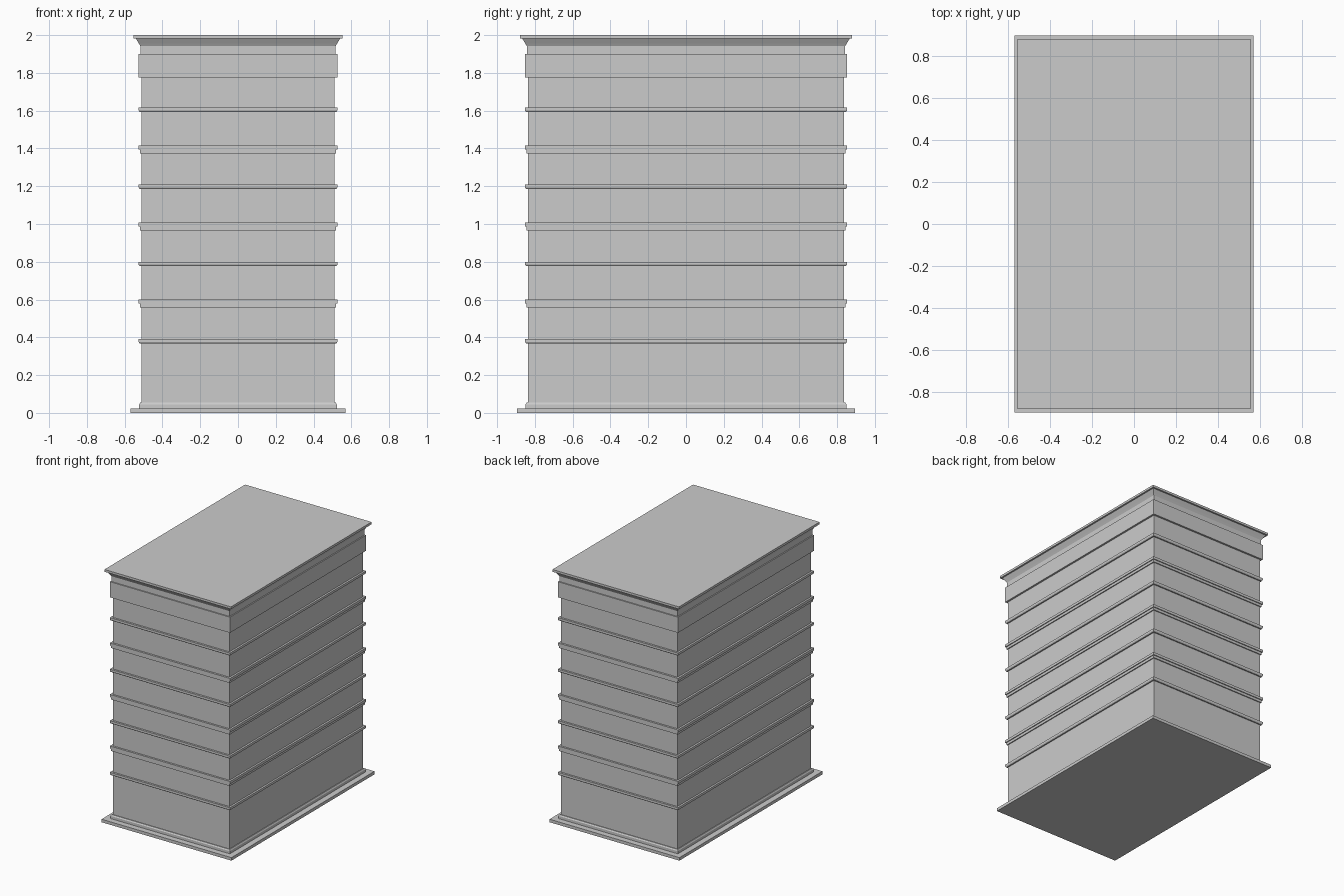
import bpy, bmesh

if "Cube" in bpy.data.objects:
    bpy.data.objects.remove(bpy.data.objects["Cube"])

DEPTH_EXTRA = 0.326  # half-depth minus half-width, constant for every moulding


def moulding(name, profile):
    """Sweep a (half width, z) profile round a rectangular plan and cap it."""
    bm = bmesh.new()
    rings = []
    for hw, z in profile:
        hd = hw + DEPTH_EXTRA
        rings.append([bm.verts.new((sx * hw, sy * hd, z))
                      for sx, sy in ((-1, -1), (1, -1), (1, 1), (-1, 1))])
    bm.faces.new(rings[0][::-1])
    bm.faces.new(rings[-1])
    for low, high in zip(rings, rings[1:]):
        for i in range(4):
            j = (i + 1) % 4
            bm.faces.new((low[i], low[j], high[j], high[i]))
    bmesh.ops.recalc_face_normals(bm, faces=bm.faces)
    mesh = bpy.data.meshes.new(name)
    bm.to_mesh(mesh)
    bm.free()
    obj = bpy.data.objects.new(name, mesh)
    bpy.context.collection.objects.link(obj)
    return obj


# Foot: wide slab with a small chamfered skirting on top
moulding("base_slab", [(0.569, 0), (0.569, 0.024)])
moulding("skirting", [(0.523, 0.024), (0.523, 0.045), (0.517, 0.055)])

# Main block
moulding("body", [(0.511, 0.024), (0.511, 1.90)])

# Single bands with an eased lower edge
for i, top in enumerate((0.391, 0.800, 1.208, 1.616)):
    moulding(f"single_band_{i + 1}",
             [(0.521, top - 0.023), (0.526, top - 0.015), (0.526, top)])

# Double bands: upper strip over a slightly narrower lower strip
for i, top in enumerate((0.599, 1.007, 1.415)):
    moulding(f"double_band_{i + 1}",
             [(0.519, top - 0.041), (0.519, top - 0.021),
              (0.526, top - 0.021), (0.526, top)])

# Frieze and flared cornice
moulding("frieze", [(0.526, 1.776), (0.526, 1.90)])
moulding("cornice", [(0.517, 1.90), (0.517, 1.942), (0.525, 1.956),
                     (0.541, 1.982), (0.554, 1.982), (0.554, 2.0)])
